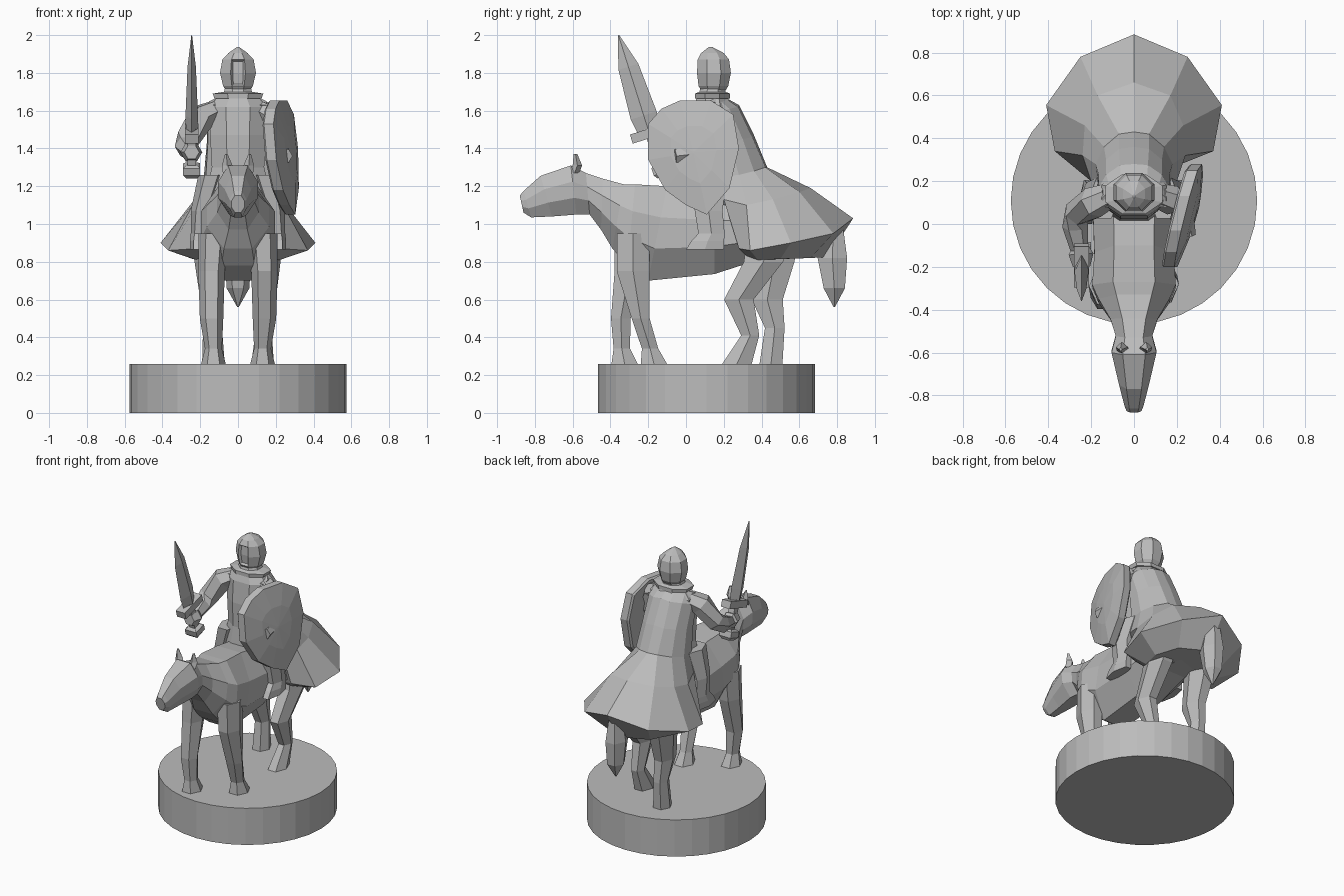
import bpy, bmesh, math
from mathutils import Vector

grey = bpy.data.materials.new("stone grey")
grey.diffuse_color = (0.5, 0.5, 0.5, 1)


def finish(name, bm):
    bmesh.ops.remove_doubles(bm, verts=bm.verts, dist=0.0005)
    bmesh.ops.recalc_face_normals(bm, faces=bm.faces)
    me = bpy.data.meshes.new(name)
    bm.to_mesh(me)
    bm.free()
    me.materials.append(grey)
    ob = bpy.data.objects.new(name, me)
    bpy.context.collection.objects.link(ob)
    return ob


def loft_bm(rings):
    """Skin closed rings of equal size and cap both ends."""
    bm = bmesh.new()
    vs = [[bm.verts.new(p) for p in r] for r in rings]
    n = len(rings[0])
    for a, b in zip(vs, vs[1:]):
        for i in range(n):
            j = (i + 1) % n
            bm.faces.new((a[i], a[j], b[j], b[i]))
    bm.faces.new(vs[0])
    bm.faces.new(vs[-1])
    return bm


def loft(name, rings):
    return finish(name, loft_bm(rings))


def level_rings(stations, n, turn=0.0):
    """Level polygon rings from (x, y, z, radius x, radius y)."""
    k = [2 * math.pi * (i + turn) / n for i in range(n)]
    return [[(x + rx * math.cos(t), y + ry * math.sin(t), z) for t in k]
            for x, y, z, rx, ry in stations]


def limb(name, stations, n=6):
    """Polygon tube following its path, from (x, y, z, radius)."""
    pts = [Vector(s[:3]) for s in stations]
    rings = []
    for i, p in enumerate(pts):
        d = pts[min(i + 1, len(pts) - 1)] - pts[max(i - 1, 0)]
        q = d.to_track_quat('Z', 'Y')
        r = stations[i][3]
        rings.append([p + q @ Vector((r * math.cos(2 * math.pi * j / n), r * math.sin(2 * math.pi * j / n), 0))
                      for j in range(n)])
    return loft(name, rings)


# Round base
loft("base", level_rings([(0, .108, 0, .575, .575), (0, .108, .26, .575, .575)], 32))

# Horse: (y top, z top, y bottom, z bottom, half width) from muzzle to rump
spine = [(-.88, 1.15, -.86, 1.06, .035), (-.86, 1.175, -.82, 1.035, .045),
         (-.77, 1.255, -.71, 1.04, .07), (-.61, 1.31, -.58, 1.05, .105),
         (-.53, 1.27, -.51, 1.05, .085), (-.44, 1.24, -.45, .97, .11),
         (-.33, 1.21, -.39, .87, .165), (-.27, 1.21, -.31, .78, .195),
         (-.10, 1.20, -.20, .70, .185), (.15, 1.16, .15, .735, .195),
         (.45, 1.12, .40, .815, .20), (.65, 1.06, .68, .83, .15), (.76, 1.0, .77, .87, .06)]
section = [(.5, 0), (1, .33), (1, .66), (.45, 1), (-.45, 1), (-1, .66), (-1, .33), (-.5, 0)]
loft("horse_body", [[(w * u, yt + (yb - yt) * v, zt + (zb - zt) * v) for u, v in section]
                    for yt, zt, yb, zb, w in spine])

# Horse ears and tail
for s in (-1, 1):
    loft("horse_ear", level_rings([(s * .05, -.59, 1.27, .03, .025), (s * .057, -.575, 1.31, .028, .025),
                                   (s * .062, -.585, 1.37, .007, .01)], 4))
loft("horse_tail", level_rings([(0, .78, .98, .045, .06), (0, .775, .82, .07, .09),
                                (0, .785, .66, .06, .065), (0, .785, .56, .004, .004)], 6))

# Horse legs: (x, y, z, radius x, radius y)
legs = {
    "front_leg_left": [(.13, -.28, .95, .08, .10), (.14, -.28, .75, .07, .10), (.14, -.24, .50, .062, .055),
                       (.13, -.19, .34, .045, .05), (.13, -.17, .26, .065, .08)],
    "front_leg_right": [(-.13, -.29, .95, .08, .10), (-.14, -.30, .75, .07, .09), (-.14, -.345, .50, .062, .06),
                        (-.13, -.34, .34, .045, .05), (-.13, -.325, .26, .065, .08)],
    "hind_leg_left": [(.14, .45, .95, .08, .14), (.15, .41, .80, .075, .12), (.14, .28, .60, .06, .09),
                      (.135, .34, .41, .045, .055), (.13, .27, .26, .06, .09)],
    "hind_leg_right": [(-.14, .48, .95, .08, .14), (-.15, .47, .80, .08, .12), (-.14, .43, .60, .06, .095),
                       (-.135, .47, .45, .05, .06), (-.13, .45, .26, .06, .07)],
}
for name, st in legs.items():
    loft(name, level_rings(st, 6))

# Rider torso, collar and legs
loft("rider_torso", level_rings([(0, .13, 1.10, .20, .13), (0, .13, 1.30, .15, .11), (0, .135, 1.47, .16, .12),
                                 (0, .14, 1.62, .165, .11), (0, .14, 1.68, .11, .085)], 8, .5))
loft("collar", level_rings([(0, .14, 1.665, .135, .10), (0, .14, 1.69, .145, .10),
                            (0, .14, 1.70, .08, .075), (0, .145, 1.75, .065, .065)], 8, .5))
for s in (-1, 1):
    loft("rider_leg", level_rings([(s * .14, .12, 1.26, .07, .11), (s * .195, .12, 1.07, .055, .085),
                                   (s * .21, .135, .95, .04, .08), (s * .215, .115, .91, .04, .10),
                                   (s * .215, .10, .865, .04, .115)], 6))

# Helmet with recessed face opening
bm = loft_bm(level_rings([(0, .145, 1.70, .065, .065), (0, .145, 1.73, .085, .085), (0, .148, 1.80, .103, .097),
                          (0, .145, 1.87, .09, .09), (0, .14, 1.905, .055, .065), (0, .13, 1.937, .006, .01)], 8, .5))
bm.normal_update()
face = [f for f in bm.faces if f.calc_center_median().y < .075 and 1.74 < f.calc_center_median().z < 1.86]
bmesh.ops.recalc_face_normals(bm, faces=bm.faces)
bmesh.ops.inset_region(bm, faces=face, thickness=.012, depth=-.015)
finish("helmet", bm)

# Cape: half rings running from back centre round to front edge, shoulders to hem and underside
cape = [[(0, .19, 1.68), (.06, .19, 1.68), (.11, .16, 1.67), (.15, .12, 1.65), (.15, .08, 1.63)],
        [(0, .28, 1.63), (.065, .275, 1.62), (.13, .23, 1.61), (.165, .17, 1.59), (.16, .11, 1.58)],
        [(0, .36, 1.47), (.07, .35, 1.46), (.13, .30, 1.45), (.165, .23, 1.43), (.16, .15, 1.42)],
        [(0, .43, 1.30), (.07, .42, 1.30), (.14, .36, 1.28), (.18, .28, 1.26), (.17, .18, 1.25)],
        [(0, .66, 1.19), (.17, .60, 1.17), (.23, .46, 1.13), (.24, .32, 1.10), (.20, .20, 1.13)],
        [(0, .885, 1.03), (.25, .78, .95), (.41, .555, .90), (.37, .34, .86), (.22, .28, .87)],
        [(0, .75, .825), (.18, .66, .82), (.24, .50, .815), (.22, .38, .81), (.18, .32, .83)]]
loft("cape", [h + [(-x, y, z) for x, y, z in reversed(h[1:])] for h in cape])

# Arms and hands
limb("sword_arm", [(-.12, .13, 1.60, .06), (-.19, .10, 1.57, .075), (-.265, .05, 1.45, .065),
                   (-.275, -.01, 1.41, .06), (-.255, -.12, 1.38, .042)])
limb("sword_hand", [(-.252, -.10, 1.38, .035), (-.247, -.14, 1.38, .058), (-.245, -.20, 1.38, .04)])
limb("shield_arm", [(.12, .13, 1.60, .06), (.18, .11, 1.57, .07), (.225, .09, 1.45, .06),
                    (.225, .03, 1.37, .055), (.25, -.06, 1.36, .04)])

# Sword: stations up the tilted axis as (distance, half thickness, half width)
foot = Vector((-.245, -.125, 1.26))
up = Vector((0, -.30, .954)).normalized()
side = Vector((0, up.z, -up.y))
across = Vector((1, 0, 0))


def sword_part(name, stations, corners):
    loft(name, [[foot + up * d + across * (t * a) + side * (w * b) for a, b in corners] for d, t, w in stations])


diamond = [(1, 0), (0, 1), (-1, 0), (0, -1)]
square = [(1, 1), (-1, 1), (-1, -1), (1, -1)]
sword_part("blade", [(.22, .03, .055), (.33, .033, .072), (.60, .022, .055), (.775, .002, .004)], diamond)
sword_part("grip", [(.03, .022, .022), (.26, .022, .022)], square)
sword_part("pommel", [(-.01, .03, .03), (.01, .045, .045), (.05, .045, .045), (.06, .03, .03)], square)
sword_part("guard", [(.205, .035, .10), (.255, .035, .10)], square)

# Shield: outline (y, z) with a bulging front face and a flat back
outline = [(-.03, 1.655), (-.13, 1.61), (-.20, 1.53), (-.20, 1.34), (-.11, 1.18), (.0, 1.10), (.11, 1.05),
           (.23, 1.19), (.28, 1.40), (.25, 1.58), (.13, 1.655)]
cy, cz = .04, 1.38


def shield_ring(scale, lift):
    ring = []
    for y, z in outline:
        y, z = cy + (y - cy) * scale, cz + (z - cz) * scale
        ring.append((.252 + .25 * y + (1.35 - z) * .08 + lift, y, z))
    return ring


loft("shield", [shield_ring(.55, -.045), shield_ring(.96, -.06), shield_ring(1, -.05), shield_ring(1, 0),
                shield_ring(.5, .022), shield_ring(.02, .028)])
